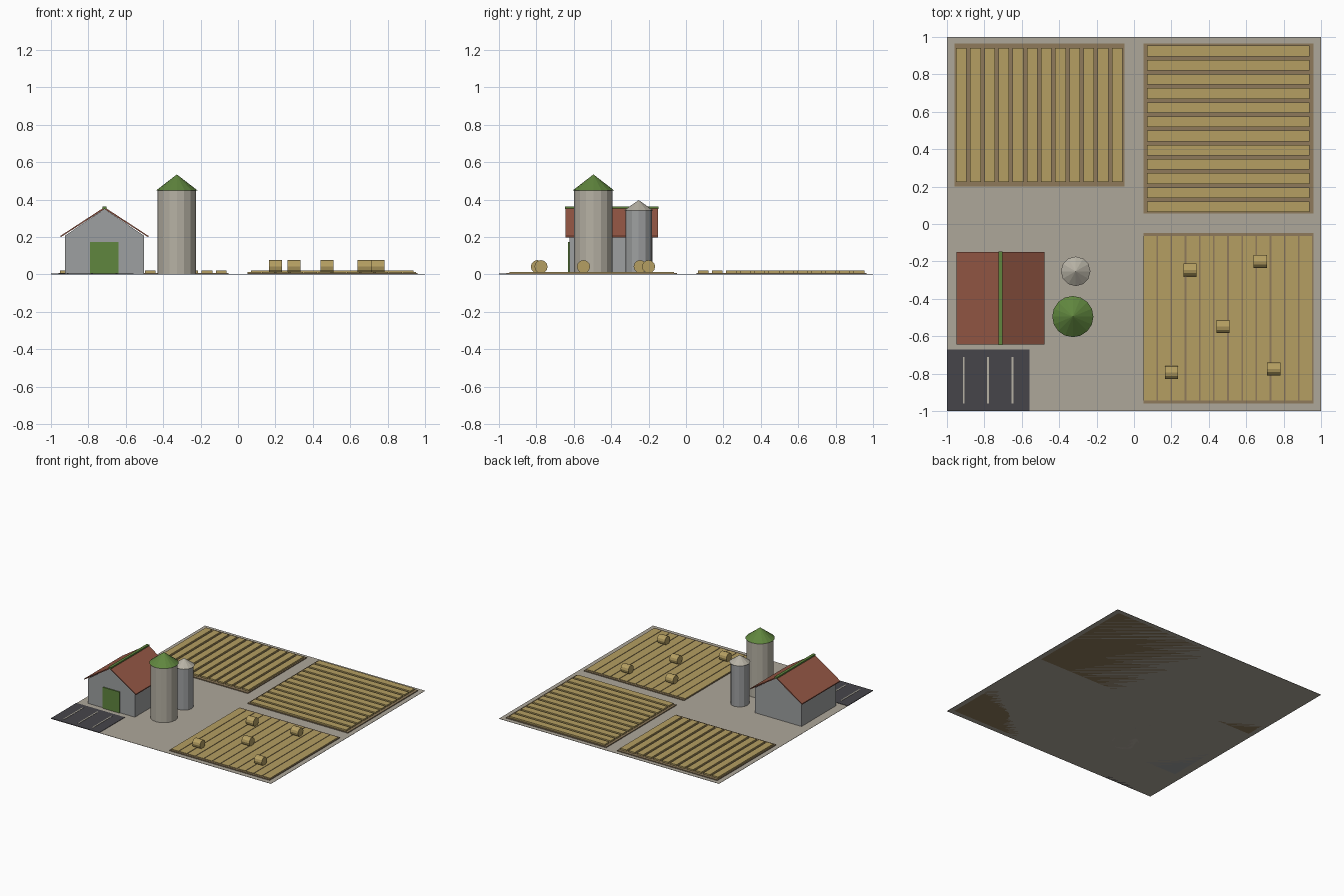
import bpy, bmesh, math
from mathutils import Matrix, Vector

if "Cube" in bpy.data.objects:
    bpy.data.objects.remove(bpy.data.objects["Cube"])


def material(name, rgb):
    m = bpy.data.materials.new(name)
    lin = [((c / 255 + 0.055) / 1.055) ** 2.4 for c in rgb]
    m.diffuse_color = (*lin, 1)
    m.use_nodes = True
    m.node_tree.nodes["Principled BSDF"].inputs["Base Color"].default_value = m.diffuse_color
    return m


GROUND = material("dusty_ground", (174, 167, 154))
SOIL = material("brown_soil", (142, 122, 91))
WHEAT = material("straw_yellow", (181, 159, 98))
ASPHALT = material("dark_asphalt", (70, 69, 74))
PALE = material("pale_concrete", (182, 177, 164))
GREY = material("wall_grey", (158, 160, 161))
RED = material("roof_red", (150, 88, 69))
GREEN = material("farm_green", (96, 134, 62))


def finish(bm, name, mat):
    bmesh.ops.recalc_face_normals(bm, faces=bm.faces)
    me = bpy.data.meshes.new(name)
    bm.to_mesh(me)
    bm.free()
    me.materials.append(mat)
    ob = bpy.data.objects.new(name, me)
    bpy.context.collection.objects.link(ob)
    return ob


def add_box(bm, x0, x1, y0, y1, z0, z1):
    mat = Matrix.Translation(((x0 + x1) / 2, (y0 + y1) / 2, (z0 + z1) / 2))
    bmesh.ops.create_cube(bm, size=1, matrix=mat @ Matrix.Diagonal((x1 - x0, y1 - y0, z1 - z0, 1)))


def boxes(name, mat, *extents):
    bm = bmesh.new()
    for e in extents:
        add_box(bm, *e)
    return finish(bm, name, mat)


def prism(name, mat, profile, y0, y1):
    """Extrude an (x, z) outline along y."""
    bm = bmesh.new()
    face = bm.faces.new([bm.verts.new((x, y0, z)) for x, z in profile])
    ext = bmesh.ops.extrude_face_region(bm, geom=[face])
    verts = [g for g in ext["geom"] if isinstance(g, bmesh.types.BMVert)]
    bmesh.ops.translate(bm, verts=verts, vec=Vector((0, y1 - y0, 0)))
    return finish(bm, name, mat)


def cone(name, mat, r0, r1, depth, sides, centre, rot=Matrix()):
    bm = bmesh.new()
    bmesh.ops.create_cone(bm, cap_ends=True, segments=sides, radius1=r0, radius2=r1,
                          depth=depth, matrix=Matrix.Translation(centre) @ rot)
    bmesh.ops.remove_doubles(bm, verts=bm.verts, dist=1e-5)
    return finish(bm, name, mat)


# Ground slab
boxes("ground", GROUND, (-1, 1, -1, 1, 0, 0.002))

# Fields: soil bed plus twelve crop rows each
N = 12
boxes("back_left_soil", SOIL, (-0.96, -0.05, 0.20, 0.965, 0, 0.009))
boxes("back_left_rows", WHEAT,
      *[(-0.952 + i * 0.0758, -0.895 + i * 0.0758, 0.225, 0.942, 0.002, 0.021) for i in range(N)])
boxes("back_right_soil", SOIL, (0.05, 0.96, 0.055, 0.965, 0, 0.009))
boxes("back_right_rows", WHEAT,
      *[(0.07, 0.938, 0.063 + i * 0.0758, 0.12 + i * 0.0758, 0.002, 0.021) for i in range(N)])
boxes("front_right_soil", SOIL, (0.05, 0.96, -0.96, -0.047, 0, 0.009))
boxes("front_right_rows", WHEAT,
      *[(0.052 + i * 0.0758, 0.119 + i * 0.0758, -0.943, -0.065, 0.002, 0.0125) for i in range(N)])

# Round straw bales lying along x
for i, (x, y) in enumerate([(0.30, -0.245), (0.675, -0.20), (0.475, -0.548),
                            (0.20, -0.795), (0.747, -0.775)]):
    cone(f"straw_bale_{i + 1}", WHEAT, 0.035, 0.035, 0.07, 12, (x, y, 0.042),
         Matrix.Rotation(math.pi / 2, 4, 'Y'))

# Car park with painted bay lines
boxes("car_park", ASPHALT, (-1, -0.56, -1, -0.67, 0, 0.005))
boxes("bay_lines", PALE,
      *[(x - 0.005, x + 0.005, -0.96, -0.71, 0.004, 0.007) for x in (-0.91, -0.78, -0.65)])

# Barn: gabled walls, door, two-slope roof and ridge cap
cx = -0.714
prism("barn_walls", GREY, [(cx - 0.212, 0), (cx + 0.212, 0), (cx + 0.212, 0.207),
                           (cx, 0.35), (cx - 0.212, 0.207)], -0.622, -0.178)
boxes("barn_door", GREEN, (-0.79, -0.638, -0.63, -0.621, 0.002, 0.175))
prism("barn_roof", RED, [(cx - 0.236, 0.198), (cx, 0.35), (cx + 0.236, 0.198),
                         (cx + 0.236, 0.206), (cx, 0.36), (cx - 0.236, 0.206)], -0.645, -0.15)
boxes("roof_ridge", GREEN, (cx - 0.011, cx + 0.011, -0.647, -0.148, 0.351, 0.364))

# Silos with conical caps
cone("large_silo_body", PALE, 0.103, 0.103, 0.45, 16, (-0.327, -0.495, 0.225))
cone("large_silo_cap", GREEN, 0.11, 0, 0.085, 16, (-0.327, -0.495, 0.4925))
cone("small_silo_body", GREY, 0.071, 0.071, 0.342, 12, (-0.312, -0.253, 0.171))
cone("small_silo_cap", PALE, 0.079, 0, 0.056, 12, (-0.312, -0.253, 0.37))
